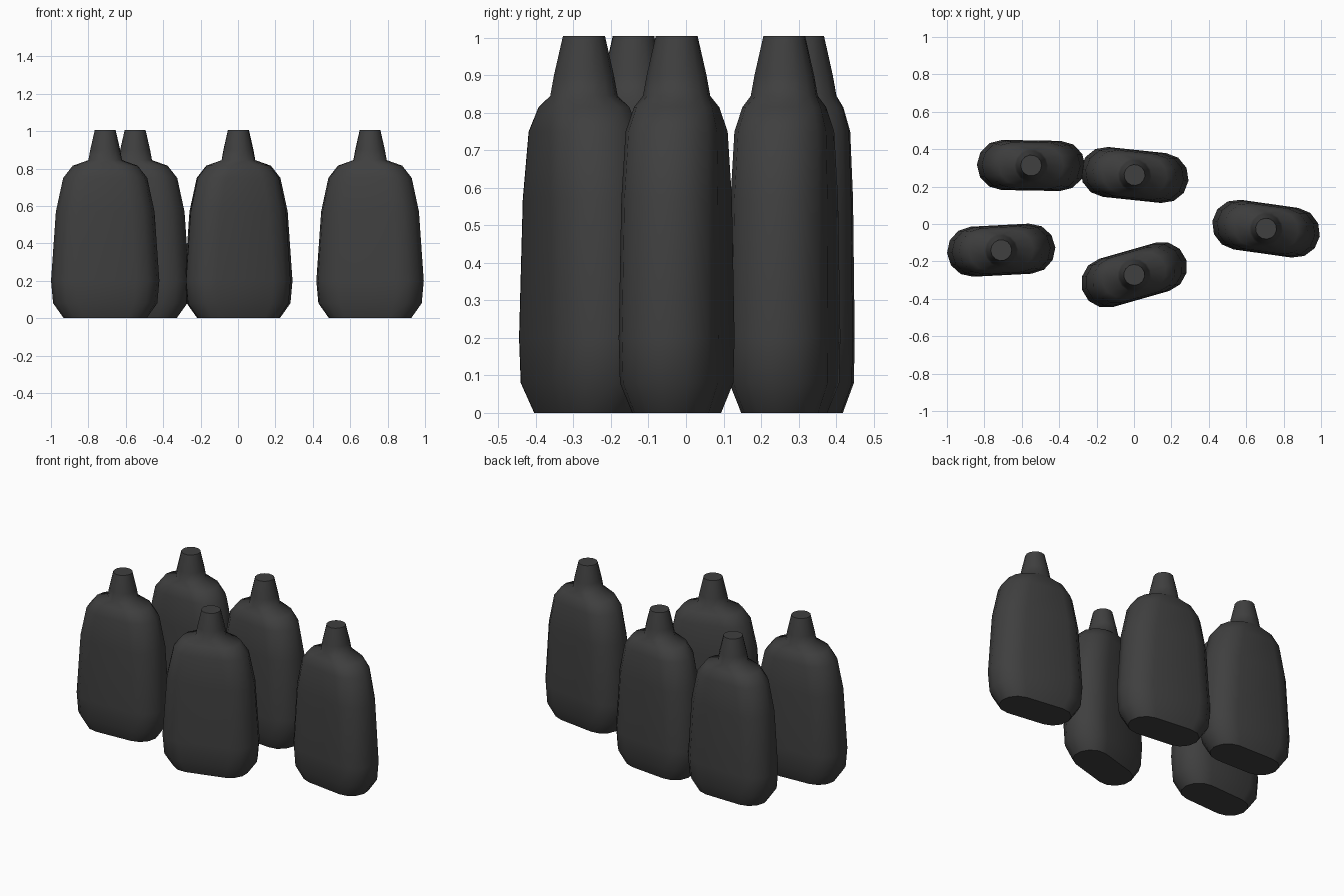
import bpy, bmesh, math

cube = bpy.data.objects.get("Cube")
if cube:
    bpy.data.objects.remove(cube, do_unlink=True)

# Dark plastic
plastic = bpy.data.materials.new("dark_grey_plastic")
plastic.use_nodes = True
colour = (0.05, 0.05, 0.05, 1)
plastic.diffuse_color = colour
plastic.node_tree.nodes["Principled BSDF"].inputs["Base Color"].default_value = colour

SIDES = 14
# Body rings: height, half width, half depth
BODY = [(0, .222, .103), (.08, .279, .132), (.2, .29, .134), (.57, .264, .13),
        (.75, .225, .123), (.815, .174, .105)]
# Neck rings: height, radius
NECK = [(.845, .09), (.9, .08), (1.005, .056)]


def body_ring(z, half_width, half_depth):
    """Flat-sided oval with rounded ends."""
    flat = half_width - half_depth
    ring = []
    for i in range(SIDES):
        right_end = i < SIDES // 2
        a = math.radians(-90 + 30 * (i if right_end else i - 1))
        ring.append(((flat if right_end else -flat) + half_depth * math.cos(a),
                     half_depth * math.sin(a), z))
    return ring


def neck_ring(z, radius):
    ring = []
    for i in range(SIDES):
        a = (i + .5) * math.tau / SIDES - math.pi / 2
        ring.append((radius * math.cos(a), radius * math.sin(a), z))
    return ring


def build_bottle():
    bm = bmesh.new()
    rings = [body_ring(*r) for r in BODY] + [neck_ring(*r) for r in NECK]
    rings = [[bm.verts.new(p) for p in ring] for ring in rings]
    for low, high in zip(rings, rings[1:]):
        for i in range(SIDES):
            j = (i + 1) % SIDES
            bm.faces.new((low[i], low[j], high[j], high[i]))
    bm.faces.new(rings[0][::-1])
    bm.faces.new(rings[-1])
    for f in bm.faces:
        f.smooth = len(f.verts) == 4
    # Crisp edges around the base and the mouth
    for e in bm.edges:
        e.smooth = all(len(f.verts) == 4 for f in e.link_faces)
    mesh = bpy.data.meshes.new("bottle")
    bm.to_mesh(mesh)
    bm.free()
    mesh.materials.append(plastic)
    return mesh


# Bottles: name, x, y, turn in degrees
PLACES = [("front_right_bottle", -.71, -.14, 3),
          ("back_right_bottle", -.55, .313, -1),
          ("back_middle_bottle", .003, .262, -6),
          ("front_middle_bottle", .001, -.272, 16),
          ("left_bottle", .706, -.025, -8)]
bottle = build_bottle()
for name, x, y, turn in PLACES:
    ob = bpy.data.objects.new(name, bottle)
    ob.location = (x, y, 0)
    ob.rotation_euler.z = math.radians(turn)
    bpy.context.collection.objects.link(ob)
